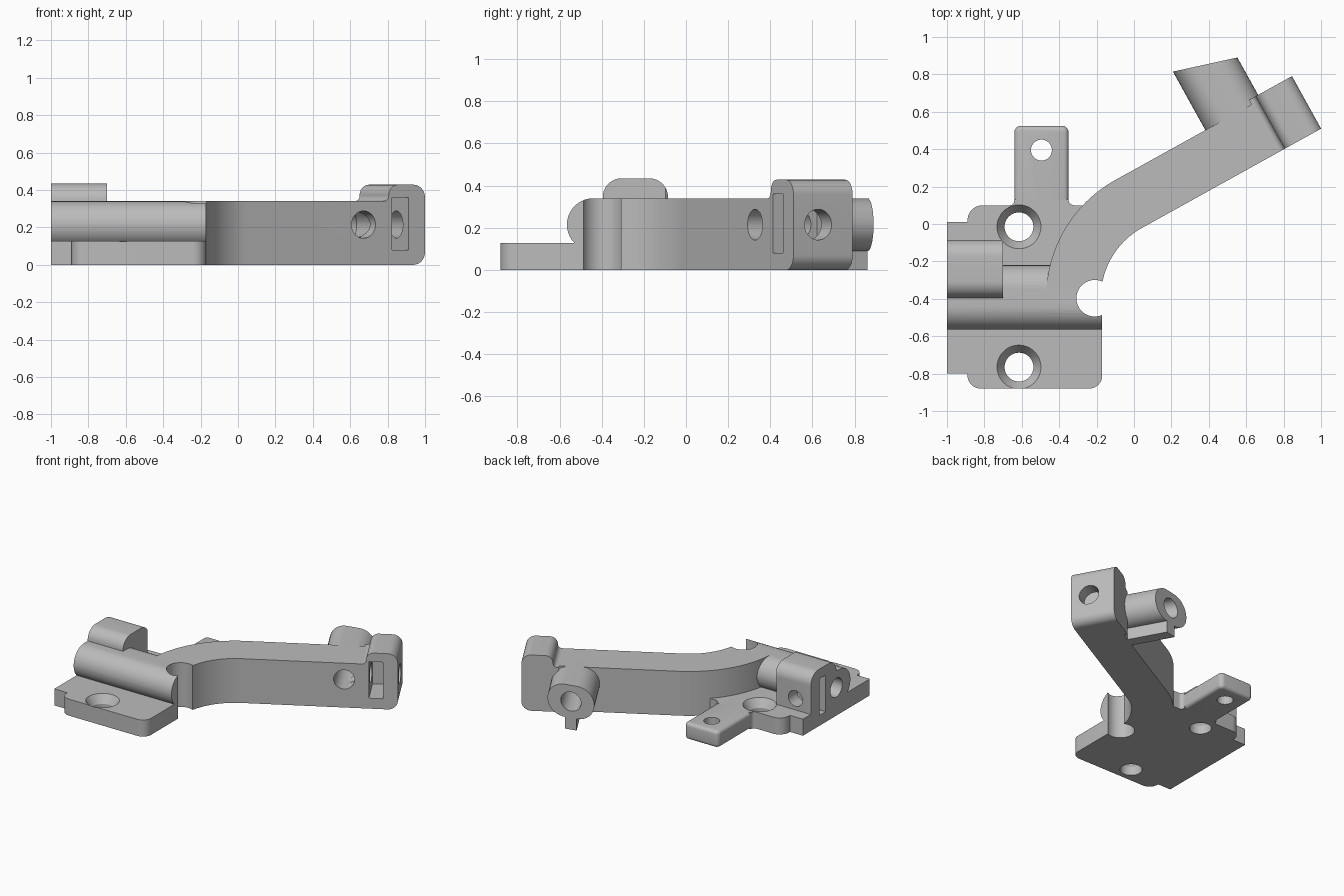
import bpy, bmesh, math
from mathutils import Vector, Matrix

old = bpy.data.objects.get("Cube")
if old:
    bpy.data.objects.remove(old, do_unlink=True)

grey = bpy.data.materials.new("plain_grey")
grey.use_nodes = True
grey.diffuse_color = (0.5, 0.5, 0.5, 1)
grey.node_tree.nodes["Principled BSDF"].inputs["Base Color"].default_value = (0.5, 0.5, 0.5, 1)

TURN = Matrix.Rotation(math.radians(29), 3, "Z")   # direction of the straight arm
BORE_Z = 0.215


def local(u, v, z):
    """Point given along (u) and across (v) the straight arm."""
    return TURN @ Vector((u, v, z))


def rounded(corners, steps=10):
    """Polygon from (x, y, radius) corners."""
    out = []
    n = len(corners)
    for i, (x, y, r) in enumerate(corners):
        p = Vector((x, y))
        if r == 0:
            out.append(p)
            continue
        d1 = (Vector(corners[i - 1][:2]) - p).normalized()
        d2 = (Vector(corners[(i + 1) % n][:2]) - p).normalized()
        half = d1.angle(d2) / 2
        c = p + (d1 + d2).normalized() * r / math.sin(half)
        a = p + d1 * r / math.tan(half) - c
        b = p + d2 * r / math.tan(half) - c
        sweep = math.pi - 2 * half
        for k in range(steps + 1):
            t = sweep * k / steps
            out.append(c + (a * math.sin(sweep - t) + b * math.sin(t)) / math.sin(sweep))
    return out


def box_outline(a0, a1, b0, b1, r=0):
    return rounded([(a0, b0, r), (a1, b0, r), (a1, b1, r), (a0, b1, r)])


def finish(name, bm):
    bmesh.ops.remove_doubles(bm, verts=bm.verts, dist=1e-5)
    bmesh.ops.recalc_face_normals(bm, faces=bm.faces)
    mesh = bpy.data.meshes.new(name)
    bm.to_mesh(mesh)
    bm.free()
    mesh.materials.append(grey)
    ob = bpy.data.objects.new(name, mesh)
    bpy.context.collection.objects.link(ob)
    return ob


def prism(name, outline, place):
    """Extrude an outline; place(a, b, t) maps it, t = 0 and 1 at the two ends."""
    bm = bmesh.new()
    pts = [p for i, p in enumerate(outline) if (p - outline[i - 1]).length > 1e-5]
    ends = [[bm.verts.new(place(p[0], p[1], t)) for p in pts] for t in (0, 1)]
    for ring in ends:
        bm.faces.new(ring)
    for i in range(len(pts)):
        bm.faces.new((ends[0][i - 1], ends[0][i], ends[1][i], ends[1][i - 1]))
    return finish(name, bm)


def upright(z0, z1):
    return lambda a, b, t: Vector((a, b, z0 + (z1 - z0) * t))


def along_x(x0, x1):
    return lambda a, b, t: Vector((x0 + (x1 - x0) * t, a, b))


def across_arm(v0, v1):
    return lambda a, b, t: local(a, v0 + (v1 - v0) * t, b)


def to_slant(v0):
    """Across the arm, ending on the slanted face of the boss."""
    return lambda a, b, t: local(a, 0.611 - (a - 0.579) * 0.299 if t else v0, b)


def rod(name, p, q, r, r2=None):
    """Round cutter from p to q."""
    p, q = Vector(p), Vector(q)
    bm = bmesh.new()
    bmesh.ops.create_cone(bm, cap_ends=True, segments=48, radius1=r,
                          radius2=r if r2 is None else r2, depth=(q - p).length)
    turn = (q - p).to_track_quat("Z", "Y").to_matrix().to_4x4()
    bm.transform(Matrix.Translation((p + q) / 2) @ turn)
    return finish(name, bm)


# Base plate with stepped corners and the root of the tab
plate = prism("base_plate", rounded([
    (-1, -0.8, 0), (-0.89, -0.8, 0), (-0.89, -0.88, 0.07), (-0.17, -0.88, 0.07),
    (-0.17, -0.4, 0), (-0.25, 0.1, 0), (-0.35, 0.1, 0.03), (-0.35, 0.13, 0),
    (-0.64, 0.13, 0), (-0.64, 0.1, 0.025), (-0.89, 0.1, 0.08), (-0.89, 0.01, 0),
    (-1, 0.01, 0)]), upright(0, 0.127))

# Tab with softened edges
tab = prism("back_tab", box_outline(-0.64, -0.35, 0.0, 0.525, 0.035), upright(0, 0.127))
soft = tab.modifiers.new("soft_edges", "BEVEL")
soft.width, soft.segments = 0.025, 4
soft.limit_method, soft.angle_limit = "ANGLE", math.radians(50)

# Rounded hinge bar and raised clamp block at its end
bar = prism("hinge_bar", box_outline(-0.565, -0.22, 0.09, 0.34, 0.1249), along_x(-1, -0.17))
clamp = prism("clamp_block", rounded([(-0.395, 0, 0), (-0.085, 0, 0), (-0.085, 0.435, 0.09),
                                      (-0.395, 0.435, 0.09)]), along_x(-1, -0.7))

# Arm: a bend followed by a straight run
centre = Vector((0.248, -0.393))


def bend(radius):
    angles = [math.radians(180 - 61 * i / 32) for i in range(33)]
    return [centre + radius * Vector((math.cos(a), math.sin(a))) for a in angles]


tip = [local(0.95, v, 0).to_2d() for v in (0.254, -0.039)]
arm = prism("curved_arm", bend(0.718) + tip + bend(0.425)[::-1], upright(0, 0.34))

# Raised block at the arm tip
end_block = prism("arm_end_block", rounded([
    (0.86, 0, 0), (1.122, 0, 0.07), (1.122, 0.428, 0.07), (0.9, 0.428, 0.055),
    (0.9, 0.34, 0.03), (0.86, 0.34, 0)]), across_arm(-0.039, 0.282))

# Pivot boss with slanted end and the fin below it
boss = prism("pivot_boss", box_outline(0.577, 0.915, 0.09, 0.34, 0.1249), to_slant(0.15))
fin = prism("boss_fin", box_outline(0.705, 0.79, 0, 0.12), to_slant(0.2))

parts = [plate, tab, bar, clamp, arm, end_block, boss, fin]

# Cutters: screw holes with countersinks, bores, nut slots and the round notch
cutters = [
    rod("notch_cutter", (-0.21, -0.397, -0.1), (-0.21, -0.397, 0.6), 0.098),
    rod("tab_hole_cutter", (-0.495, 0.395, -0.1), (-0.495, 0.395, 0.3), 0.056),
    rod("bar_bore_cutter", (-1.1, -0.395, BORE_Z), (-0.4, -0.395, BORE_Z), 0.072),
    rod("clamp_screw_cutter", (-0.87, 0.05, BORE_Z), (-0.87, -0.395, BORE_Z), 0.06),
    rod("boss_bore_cutter", local(0.746, -0.2, BORE_Z), local(0.746, 0.8, BORE_Z), 0.073),
    rod("end_screw_cutter", local(1.3, 0.095, BORE_Z), local(0.746, 0.095, BORE_Z), 0.073),
    prism("clamp_slot_cutter", box_outline(-0.265, -0.19, 0.08, 0.36), along_x(-1.1, -0.76)),
    prism("end_slot_cutter", box_outline(0.92, 1.02, 0.08, 0.36), across_arm(-0.2, 0.2)),
]
for y in (-0.015, -0.765):
    x = -0.615
    cutters += [
        rod("screw_hole_cutter", (x, y, -0.1), (x, y, 0.1), 0.077),
        rod("countersink_cutter", (x, y, 0.065), (x, y, 0.128), 0.077, 0.118),
        rod("screw_head_cutter", (x, y, 0.127), (x, y, 0.6), 0.118),
    ]

for part in parts:
    for cutter in cutters:
        cut = part.modifiers.new(cutter.name, "BOOLEAN")
        cut.operation, cut.solver, cut.object = "DIFFERENCE", "EXACT", cutter

# Bake the cuts, then drop the cutters
graph = bpy.context.evaluated_depsgraph_get()
baked = [bpy.data.meshes.new_from_object(p.evaluated_get(graph)) for p in parts]
for part, mesh in zip(parts, baked):
    part.modifiers.clear()
    part.data = mesh
for cutter in cutters:
    bpy.data.objects.remove(cutter, do_unlink=True)

# Smooth curved walls, keep edges crisp
bpy.ops.object.select_all(action="DESELECT")
for part in parts:
    part.select_set(True)
bpy.context.view_layer.objects.active = plate
bpy.ops.object.shade_smooth_by_angle(angle=math.radians(30))
